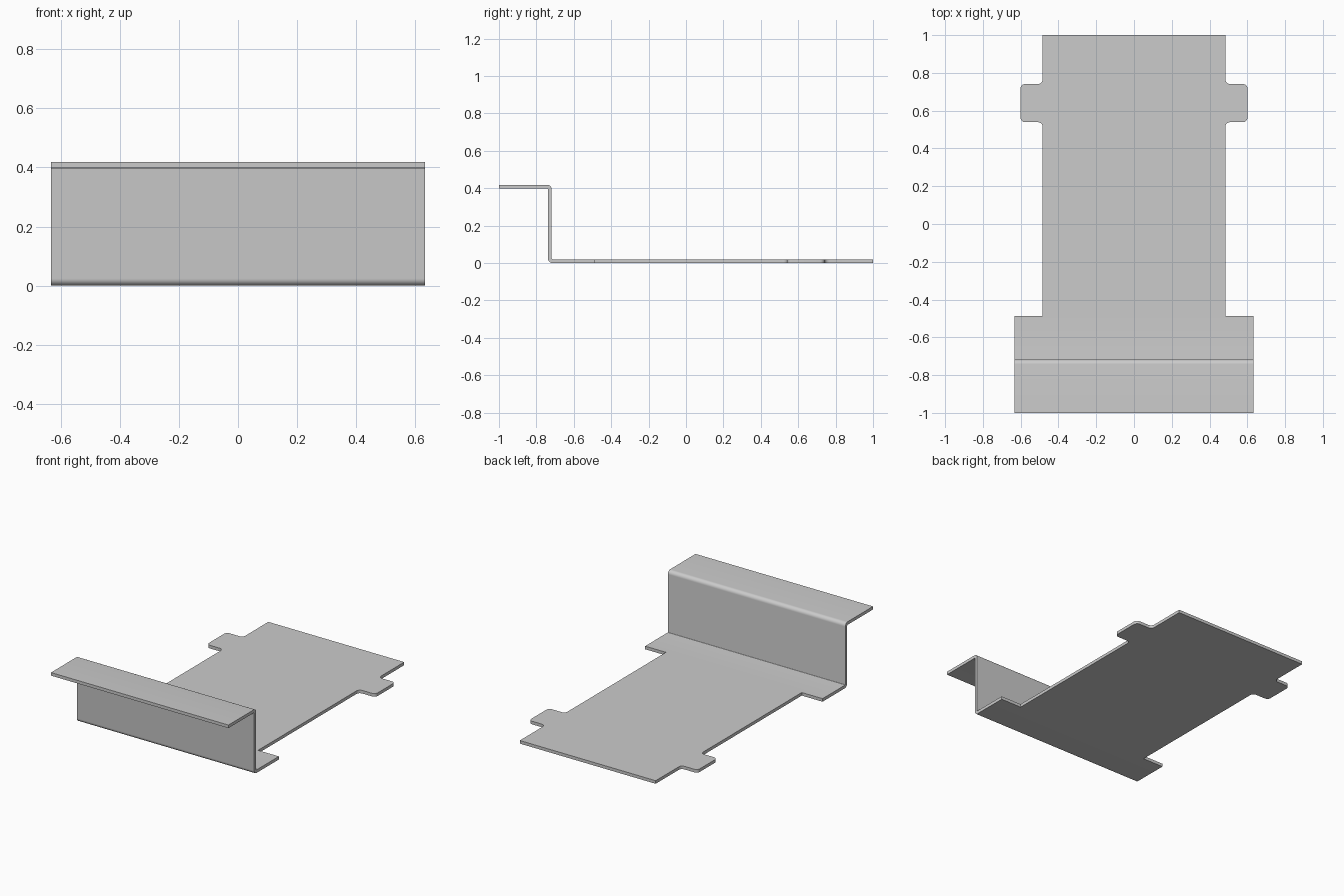
import bpy, bmesh, math
from mathutils import Vector

if "Cube" in bpy.data.objects:
    bpy.data.objects.remove(bpy.data.objects["Cube"])

T = 0.02            # sheet thickness
R_IN = 0.004        # inner bend radius
R_OUT = R_IN + T    # outer bend radius
TOP = 0.418
WALL_F, WALL_B = -0.738, -0.718


def fillet(points, steps=8):
    """Round the corners of a closed outline of (x, y, radius)."""
    out = []
    n = len(points)
    for i, (x, y, r) in enumerate(points):
        p = Vector((x, y))
        if r == 0:
            out.append(p)
            continue
        a = (Vector(points[i - 1][:2]) - p).normalized()
        b = (Vector(points[(i + 1) % n][:2]) - p).normalized()
        c = p + (a + b) * r         # all corners are right angles
        for k in range(steps + 1):
            t = k / steps * math.pi / 2
            out.append(c - b * r * math.cos(t) - a * r * math.sin(t))
    return out


def prism(name, outline, to_3d, direction):
    """Extrude a closed outline into a solid."""
    bm = bmesh.new()
    face = bm.faces.new([bm.verts.new(to_3d(p)) for p in outline])
    ext = bmesh.ops.extrude_face_region(bm, geom=[face], use_keep_orig=True)
    verts = [v for v in ext["geom"] if isinstance(v, bmesh.types.BMVert)]
    bmesh.ops.translate(bm, verts=verts, vec=direction)
    bmesh.ops.recalc_face_normals(bm, faces=bm.faces)
    mesh = bpy.data.meshes.new(name)
    bm.to_mesh(mesh)
    bm.free()
    obj = bpy.data.objects.new(name, mesh)
    bpy.context.collection.objects.link(obj)
    return obj


# Bent sheet: Z-shaped side profile (y, z) swept across the full width
profile = fillet([
    (1, 0, 0), (1, T, 0), (WALL_B, T, R_IN), (WALL_B, TOP, R_OUT),
    (-1, TOP, 0), (-1, TOP - T, 0), (WALL_F, TOP - T, R_IN), (WALL_F, 0, R_OUT),
])
bracket = prism("step_bracket", profile, lambda p: (-0.632, p.x, p.y), (1.264, 0, 0))

# Side cutter: everything beside the narrow body, leaving the rounded tab
R = 0.025
side = fillet([
    (0.484, -0.487, 0), (0.8, -0.487, 0), (0.8, 1.1, 0), (0.484, 1.1, 0),
    (0.484, 0.741, R), (0.601, 0.741, R), (0.601, 0.539, R), (0.484, 0.539, R),
])
for sign in (1, -1):
    cutter = prism("side_cutter", side, lambda p: (sign * p.x, p.y, -0.1), (0, 0, 0.25))
    cutter.hide_render = True
    mod = bracket.modifiers.new("trim", "BOOLEAN")
    mod.operation = "DIFFERENCE"
    mod.solver = "EXACT"
    mod.object = cutter
    bpy.context.view_layer.objects.active = bracket
    bpy.ops.object.modifier_apply(modifier=mod.name)
    bpy.data.objects.remove(cutter)

# Smooth the bends and tab corners
bpy.ops.object.select_all(action="DESELECT")
bracket.select_set(True)
bpy.context.view_layer.objects.active = bracket
bpy.ops.object.shade_smooth_by_angle(angle=math.radians(30))
